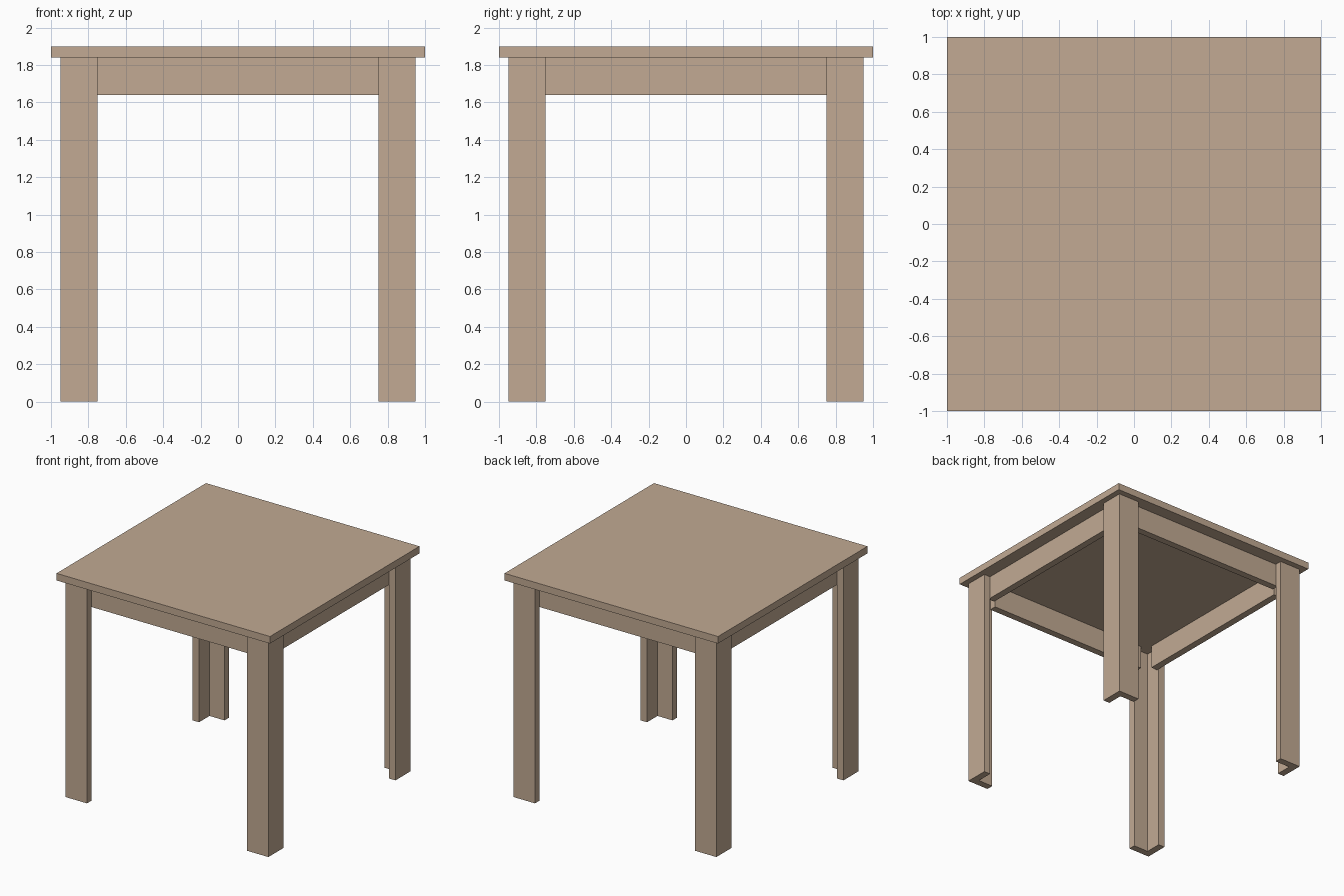
import bpy, bmesh

if "Cube" in bpy.data.objects:
    bpy.data.objects.remove(bpy.data.objects["Cube"])

wood = bpy.data.materials.new("light_wood")
wood.diffuse_color = (0.539, 0.402, 0.292, 1.0)
wood.use_nodes = True
wood.node_tree.nodes["Principled BSDF"].inputs["Base Color"].default_value = wood.diffuse_color

TOP_Z, UNDER_Z = 1.90, 1.84      # tabletop upper and lower heights
OUT, INN, T = 0.95, 0.75, 0.06   # leg outer edge, leg inner edge, board thickness


def prism(name, outline, z0, z1):
    """Extrude a flat outline upward from z0 to z1."""
    bm = bmesh.new()
    base = bm.faces.new([bm.verts.new((x, y, z0)) for x, y in outline])
    ext = bmesh.ops.extrude_face_region(bm, geom=[base])["geom"]
    verts = [v for v in ext if isinstance(v, bmesh.types.BMVert)]
    bmesh.ops.translate(bm, verts=verts, vec=(0, 0, z1 - z0))
    bmesh.ops.recalc_face_normals(bm, faces=bm.faces)
    mesh = bpy.data.meshes.new(name)
    bm.to_mesh(mesh)
    bm.free()
    mesh.materials.append(wood)
    obj = bpy.data.objects.new(name, mesh)
    bpy.context.collection.objects.link(obj)
    return obj


def rect(x0, x1, y0, y1):
    return [(x0, y0), (x1, y0), (x1, y1), (x0, y1)]


# Tabletop
prism("tabletop", rect(-1, 1, -1, 1), UNDER_Z, TOP_Z)

# Four L-section corner legs
corner = [(OUT, OUT), (INN, OUT), (INN, OUT - T),
          (OUT - T, OUT - T), (OUT - T, INN), (OUT, INN)]
for sx, side in ((-1, "left"), (1, "right")):
    for sy, end in ((-1, "front"), (1, "back")):
        prism(f"{end}_{side}_leg", [(x * sx, y * sy) for x, y in corner], 0, UNDER_Z)

# Aprons set against the inner faces of the legs, open at the corners
HALF, A0, A1 = 0.77, OUT - T, OUT - 2 * T
for s, fb, lr in ((-1, "front", "left"), (1, "back", "right")):
    prism(f"{fb}_apron", rect(-HALF, HALF, s * A0, s * A1), 1.64, UNDER_Z)
    prism(f"{lr}_apron", rect(s * A0, s * A1, -HALF, HALF), 1.64, UNDER_Z)
